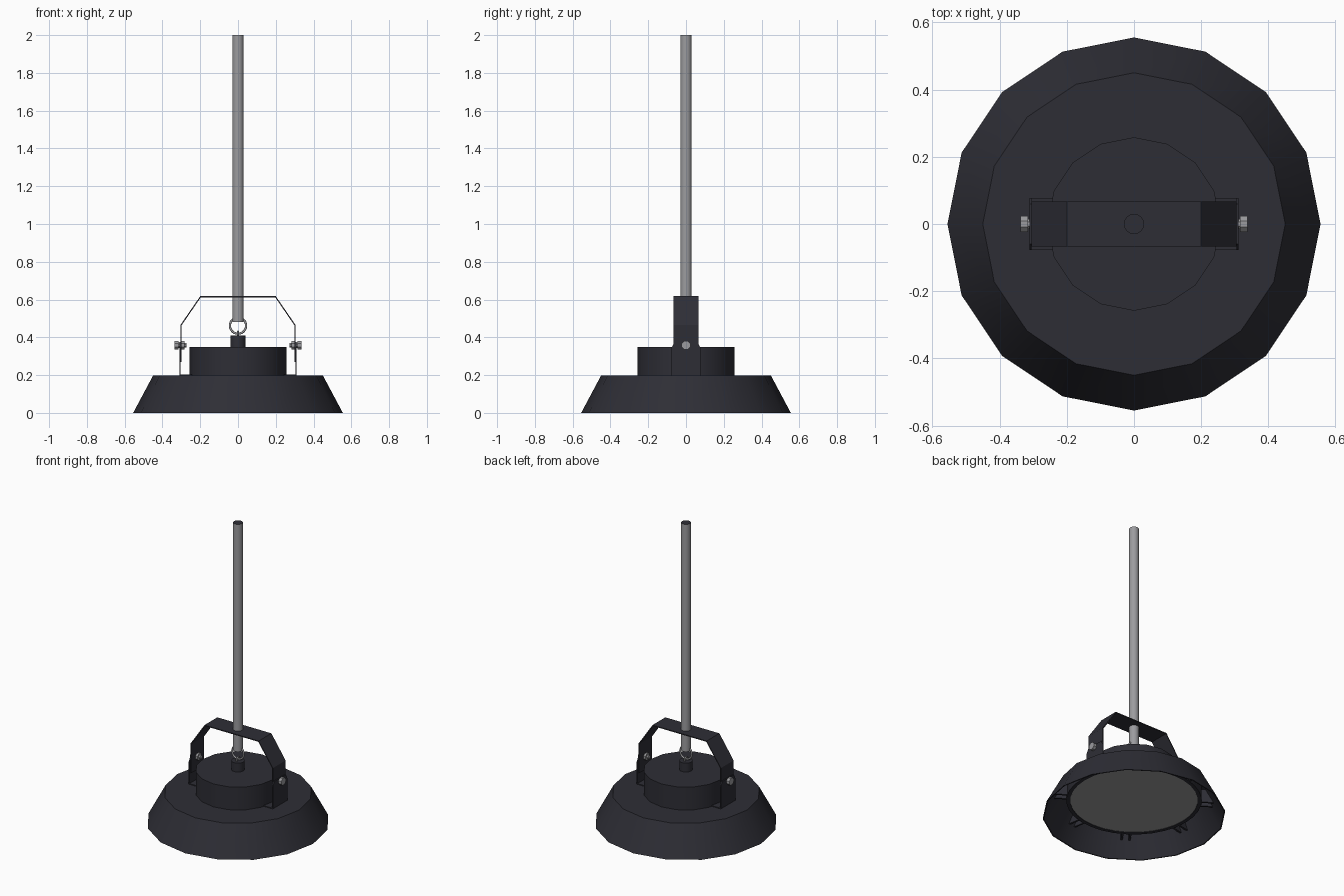
import bpy, bmesh, math
from mathutils import Matrix

if "Cube" in bpy.data.objects:
    bpy.data.objects.remove(bpy.data.objects["Cube"])


def material(name, rgb):
    m = bpy.data.materials.new(name)
    m.diffuse_color = (*rgb, 1)
    m.use_nodes = True
    m.node_tree.nodes["Principled BSDF"].inputs["Base Color"].default_value = m.diffuse_color
    return m


DARK = material("charcoal paint", (0.027, 0.027, 0.036))
STEEL = material("grey steel", (0.33, 0.33, 0.345))
LENS = material("grey lens", (0.33, 0.33, 0.33))


def finish(name, bm, mats, smooth=True):
    bmesh.ops.recalc_face_normals(bm, faces=bm.faces)
    me = bpy.data.meshes.new(name)
    bm.to_mesh(me)
    bm.free()
    ob = bpy.data.objects.new(name, me)
    bpy.context.collection.objects.link(ob)
    for m in mats:
        me.materials.append(m)
    if smooth:
        bpy.ops.object.select_all(action='DESELECT')
        bpy.context.view_layer.objects.active = ob
        ob.select_set(True)
        bpy.ops.object.shade_smooth_by_angle(angle=math.radians(30))
    return ob


def lathe(name, profile, mats, n=16, matrix=None):
    """Revolve (radius, z) points and cap both ends."""
    bm = bmesh.new()
    rings = [[bm.verts.new((r * math.cos(2 * math.pi * i / n),
                            r * math.sin(2 * math.pi * i / n), z))
              for i in range(n)] for r, z in profile]
    for a, b in zip(rings, rings[1:]):
        for i in range(n):
            j = (i + 1) % n
            bm.faces.new((a[i], a[j], b[j], b[i]))
    bm.faces.new(rings[0])
    bm.faces.new(rings[-1])
    if matrix:
        bm.transform(matrix)
    return finish(name, bm, mats)


def prism(bm, outline, thickness, matrix):
    """Extrude an XZ outline along Y, centred, then place it."""
    h = thickness / 2
    f = [bm.verts.new(matrix @ _v(x, -h, z)) for x, z in outline]
    b = [bm.verts.new(matrix @ _v(x, h, z)) for x, z in outline]
    bm.faces.new(f)
    bm.faces.new(b[::-1])
    for i in range(len(f)):
        j = (i + 1) % len(f)
        bm.faces.new((f[i], f[j], b[j], b[i]))


def _v(x, y, z):
    return Matrix.Translation((x, y, z)).translation


# Flared shade, hollow underneath
lathe("shade", [(0.44, 0.188), (0.548, 0.0), (0.555, 0.0), (0.45, 0.197)], [DARK])

# Driver drum and neck on top
lathe("drum", [(0.258, 0.195), (0.258, 0.35)], [DARK])
lathe("neck", [(0.041, 0.35), (0.041, 0.41)], [DARK])

# Lens and its dark holder inside the shade
lathe("lens_holder", [(0.41, 0.188), (0.41, 0.1), (0.387, 0.1), (0.387, 0.104)], [DARK], 32)
lathe("lens", [(0.387, 0.106), (0.386, 0.102)], [LENS], 32)

# Paired ribs between holder and shade
bm = bmesh.new()
for k in range(8):
    turn = Matrix.Rotation(math.radians(11.25 + 45 * k), 4, 'Z')
    for s in (-1, 1):
        prism(bm, [(0.40, 0.1), (0.487, 0.1), (0.435, 0.19), (0.40, 0.19)], 0.012,
              turn @ Matrix.Translation((0, s * 0.024, 0)))
finish("ribs", bm, [DARK], False)

# Bent strap handle
half = [(0.305, 0.27), (0.305, 0.465), (0.2, 0.618)]
inner = [(0.299, 0.27), (0.299, 0.463), (0.197, 0.612)]
bm = bmesh.new()
prism(bm, half + [(-x, z) for x, z in half[::-1]]
      + [(-x, z) for x, z in inner] + inner[::-1], 0.134, Matrix())
finish("strap", bm, [DARK], False)

for s, side in ((1, "right"), (-1, "left")):
    # L-shaped mounting bracket: chamfered upright plus foot
    bm = bmesh.new()
    prism(bm, [(-0.077, 0.197), (0.077, 0.197), (0.077, 0.345), (0.06, 0.375),
               (-0.06, 0.375), (-0.077, 0.345)], 0.006,
          Matrix.Translation((s * 0.308, 0, 0)) @ Matrix.Rotation(math.pi / 2, 4, 'Z'))
    prism(bm, [(s * 0.24, 0.195), (s * 0.31, 0.195), (s * 0.31, 0.202), (s * 0.24, 0.202)],
          0.154, Matrix())
    finish("bracket_" + side, bm, [DARK], False)
    # Hex bolt, washer and inner nut along x
    axis = Matrix.Translation((0, 0, 0.358)) @ Matrix.Rotation(s * math.pi / 2, 4, 'Y')
    lathe("bolt_" + side, [(0.012, 0.272), (0.012, 0.284), (0.024, 0.284), (0.024, 0.298),
                           (0.016, 0.298), (0.016, 0.316), (0.025, 0.316), (0.025, 0.337)],
          [STEEL], 8, axis @ Matrix.Rotation(math.pi / 8, 4, 'Z'))

# Hanging pole with a dark top face
pole = lathe("pole", [(0.03, 0.48), (0.03, 2.0)], [STEEL, DARK])
for p in pole.data.polygons:
    if p.normal.z > 0.9:
        p.material_index = 1

# Hanging ring and the small eye on the neck
for name, R, r, z, turn in (("hanging_ring", 0.043, 0.006, 0.462, 0),
                            ("neck_eye", 0.016, 0.005, 0.416, math.pi / 2)):
    bpy.ops.mesh.primitive_torus_add(major_radius=R, minor_radius=r, major_segments=24,
                                     minor_segments=8, location=(0, 0, z),
                                     rotation=(math.pi / 2, 0, turn))
    ring = bpy.context.object
    ring.name = name
    ring.data.materials.append(STEEL)
    bpy.ops.object.shade_smooth_by_angle(angle=math.radians(50))
